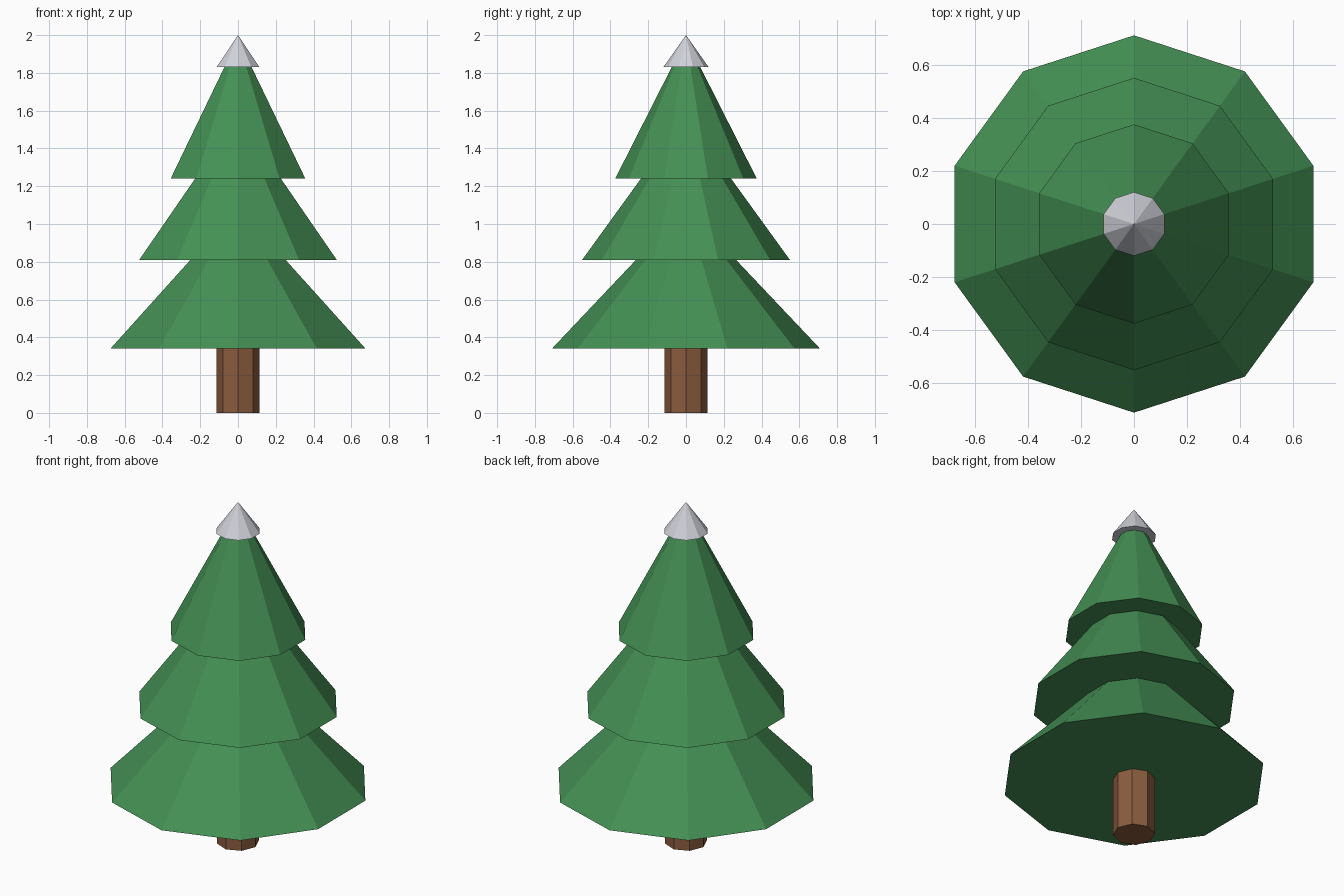
import bpy
import bmesh
from math import cos, sin, pi

cube = bpy.data.objects.get("Cube")
if cube:
    bpy.data.objects.remove(cube, do_unlink=True)


def make_material(name, rgb):
    mat = bpy.data.materials.new(name)
    mat.use_nodes = True
    color = (*rgb, 1.0)
    mat.diffuse_color = color
    mat.node_tree.nodes["Principled BSDF"].inputs["Base Color"].default_value = color
    return mat


def ring(bm, sides, radius, z):
    # Regular polygon with a corner on +y
    angles = [pi / 2 + 2 * pi * i / sides for i in range(sides)]
    return [bm.verts.new((radius * cos(a), radius * sin(a), z)) for a in angles]


def make_solid(name, mat, sides, radius, bottom, top, pointed=True):
    """Closed flat-shaded pyramid, or a prism when not pointed."""
    bm = bmesh.new()
    base = ring(bm, sides, radius, bottom)
    bm.faces.new(base[::-1])
    if pointed:
        apex = bm.verts.new((0, 0, top))
        for i in range(sides):
            bm.faces.new((base[i], base[(i + 1) % sides], apex))
    else:
        cap = ring(bm, sides, radius, top)
        bm.faces.new(cap)
        for i in range(sides):
            j = (i + 1) % sides
            bm.faces.new((base[i], base[j], cap[j], cap[i]))
    bmesh.ops.recalc_face_normals(bm, faces=bm.faces)
    mesh = bpy.data.meshes.new(name)
    bm.to_mesh(mesh)
    bm.free()
    mesh.materials.append(mat)
    obj = bpy.data.objects.new(name, mesh)
    bpy.context.collection.objects.link(obj)
    return obj


bark = make_material("bark brown", (0.254, 0.107, 0.048))
needles = make_material("needle green", (0.058, 0.279, 0.089))
snow = make_material("snow white", (0.63, 0.645, 0.70))

# Trunk
make_solid("trunk", bark, 8, 0.113, 0, 0.36, pointed=False)

# Foliage tiers: name, radius, bottom, apex
for name, radius, bottom, top in (
    ("lower_branches", 0.71, 0.34, 1.09),
    ("middle_branches", 0.55, 0.81, 1.57),
    ("upper_branches", 0.375, 1.24, 1.98),
):
    make_solid(name, needles, 10, radius, bottom, top)

# Snow cap on the tip
make_solid("snow_cap", snow, 10, 0.12, 1.83, 2.0)
